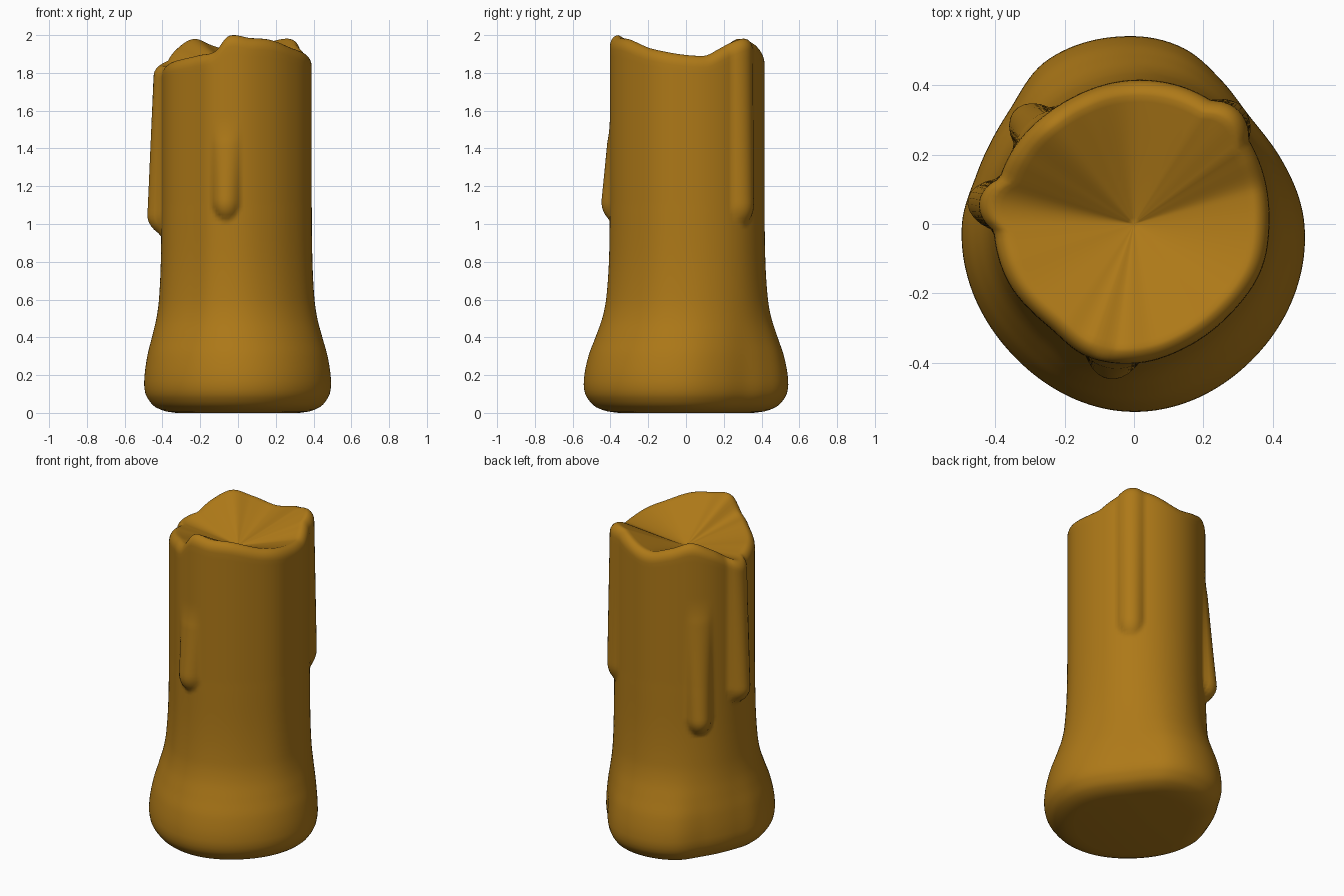
import bpy
import bmesh
from math import radians, sin, cos, sqrt

cube = bpy.data.objects.get("Cube")
if cube:
    bpy.data.objects.remove(cube, do_unlink=True)

SEGMENTS = 160


def smooth_lookup(points, x, period=None):
    """Smooth curve through (position, value) points, optionally looping."""
    pts = list(points)
    if period:
        pts = ([(p - period, v) for p, v in pts[-2:]] + pts
               + [(p + period, v) for p, v in pts[:3]])
    else:
        pts = [pts[0]] + pts + [pts[-1]]
    x = min(max(x, pts[1][0]), pts[-2][0])
    for i in range(1, len(pts) - 2):
        (x0, v0), (x1, v1), (x2, v2), (x3, v3) = pts[i - 1:i + 3]
        if x1 <= x <= x2:
            d = x2 - x1
            t = (x - x1) / d
            m1, m2 = (v2 - v0) / (x2 - x0) * d, (v3 - v1) / (x3 - x1) * d
            return ((2*t**3 - 3*t*t + 1) * v1 + (t**3 - 2*t*t + t) * m1
                    + (3*t*t - 2*t**3) * v2 + (t**3 - t*t) * m2)
    return pts[-2][1]


# Outline of the shaft and of the swollen foot: angle, radius
SHAFT = [(0, .39), (18, .398), (36, .41), (50, .418), (68, .42), (90, .415),
         (120, .405), (150, .41), (180, .405), (203, .40), (231, .385),
         (250, .405), (270, .402), (295, .385), (317, .38), (341, .39)]
FOOT = [(0, .49), (25, .462), (43, .455), (59, .485), (74, .525), (90, .54),
        (118, .533), (138, .485), (162, .475), (180, .495), (225, .512),
        (270, .54), (315, .515)]
# Wavy rim: angle, height
RIM = [(15, 1.89), (30, 1.93), (47, 1.98), (62, 1.965), (90, 1.91),
       (112, 1.945), (130, 1.98), (148, 1.93), (172, 1.84), (200, 1.86),
       (235, 1.895), (251, 1.915), (262, 1.995), (280, 1.985), (300, 1.975),
       (330, 1.925)]
# How far the foot shape rises into the shaft, and the rounded underside
FLARE = [(0, 1), (.18, 1), (.3, .83), (.4, .56), (.5, .3), (.6, .15),
         (.8, .04), (1.1, 0)]
UNDERSIDE = [(0, .66), (.008, .77), (.03, .88), (.06, .94), (.1, .985), (.15, 1)]
# Wax drips: angle, bottom, top, bulge at the top, bulge at the bottom
DRIPS = [(172, .94, 2.1, .03, .082), (136, .79, 1.65, .0, .075),
         (47, 1.0, 2.1, .025, .045), (261, 1.02, 1.58, .0, .058)]
DRIP_HALF_WIDTH = .078
CENTRE_HEIGHT = 1.80


def drip_bulge(angle, z):
    total = 0
    for centre, bottom, top, start, end in DRIPS:
        if not bottom < z < top:
            continue
        across = radians((angle - centre + 180) % 360 - 180) * .42 / DRIP_HALF_WIDTH
        down = max(0, 1 - (z - bottom) / .11)
        round_end = max(0, 1 - across**2 - down**2)
        t = (z - bottom) / (top - bottom)
        fade = min(1, (top - z) / .15)
        total += (end + (start - end) * t) * round_end ** .9 * fade
    return total


def wall_radius(angle, z):
    f = smooth_lookup(FLARE, z)
    r = (smooth_lookup(SHAFT, angle, 360) * (1 - f)
         + smooth_lookup(FOOT, angle, 360) * f)
    return r * smooth_lookup(UNDERSIDE, z) + drip_bulge(angle, z)


def candle_column(angle):
    """Radius and height from the underside, up the wall, to the top centre."""
    rim = smooth_lookup(RIM, angle, 360)
    heights = [0, .004, .008, .016, .03, .045, .06, .08, .1, .125, .15]
    heights += [.15 + .02 * i for i in range(1, 78)]
    last, shoulder = heights[-1], rim - .06
    heights += [last + (shoulder - last) * i / 6 for i in range(1, 7)]
    column = [(wall_radius(angle, z), z) for z in heights]
    edge = column[-1][0]
    # rounded lip
    for i in range(1, 7):
        a = radians(15 * i)
        column.append((edge - .045 * (1 - cos(a)), shoulder + .06 * sin(a)))
    # sunken top
    lip = edge - .045
    for i in range(1, 20):
        t = 1 - i / 20
        sag = t * (.85 + .3 * t - .15 * t * t)
        column.append((lip * t, CENTRE_HEIGHT + (rim - CENTRE_HEIGHT) * sag))
    return column


# Candle body
bm = bmesh.new()
columns = []
for s in range(SEGMENTS):
    angle = 360 * s / SEGMENTS
    a = radians(angle)
    columns.append([bm.verts.new((r * cos(a), r * sin(a), z))
                    for r, z in candle_column(angle)])
centre = bm.verts.new((0, 0, CENTRE_HEIGHT))
for s in range(SEGMENTS):
    left, right = columns[s], columns[(s + 1) % SEGMENTS]
    for k in range(len(left) - 1):
        bm.faces.new((left[k], right[k], right[k + 1], left[k + 1]))
    bm.faces.new((left[-1], right[-1], centre))
bm.faces.new([c[0] for c in reversed(columns)])
bmesh.ops.recalc_face_normals(bm, faces=bm.faces)
mesh = bpy.data.meshes.new("candle")
bm.to_mesh(mesh)
bm.free()
candle = bpy.data.objects.new("candle", mesh)
bpy.context.collection.objects.link(candle)

# Wax colour
wax = bpy.data.materials.new("amber wax")
wax.use_nodes = True
colour = (.42, .19, .009, 1)
wax.diffuse_color = colour
wax.node_tree.nodes["Principled BSDF"].inputs["Base Color"].default_value = colour
mesh.materials.append(wax)

bpy.ops.object.select_all(action='DESELECT')
candle.select_set(True)
bpy.context.view_layer.objects.active = candle
bpy.ops.object.shade_smooth_by_angle(angle=radians(60))
